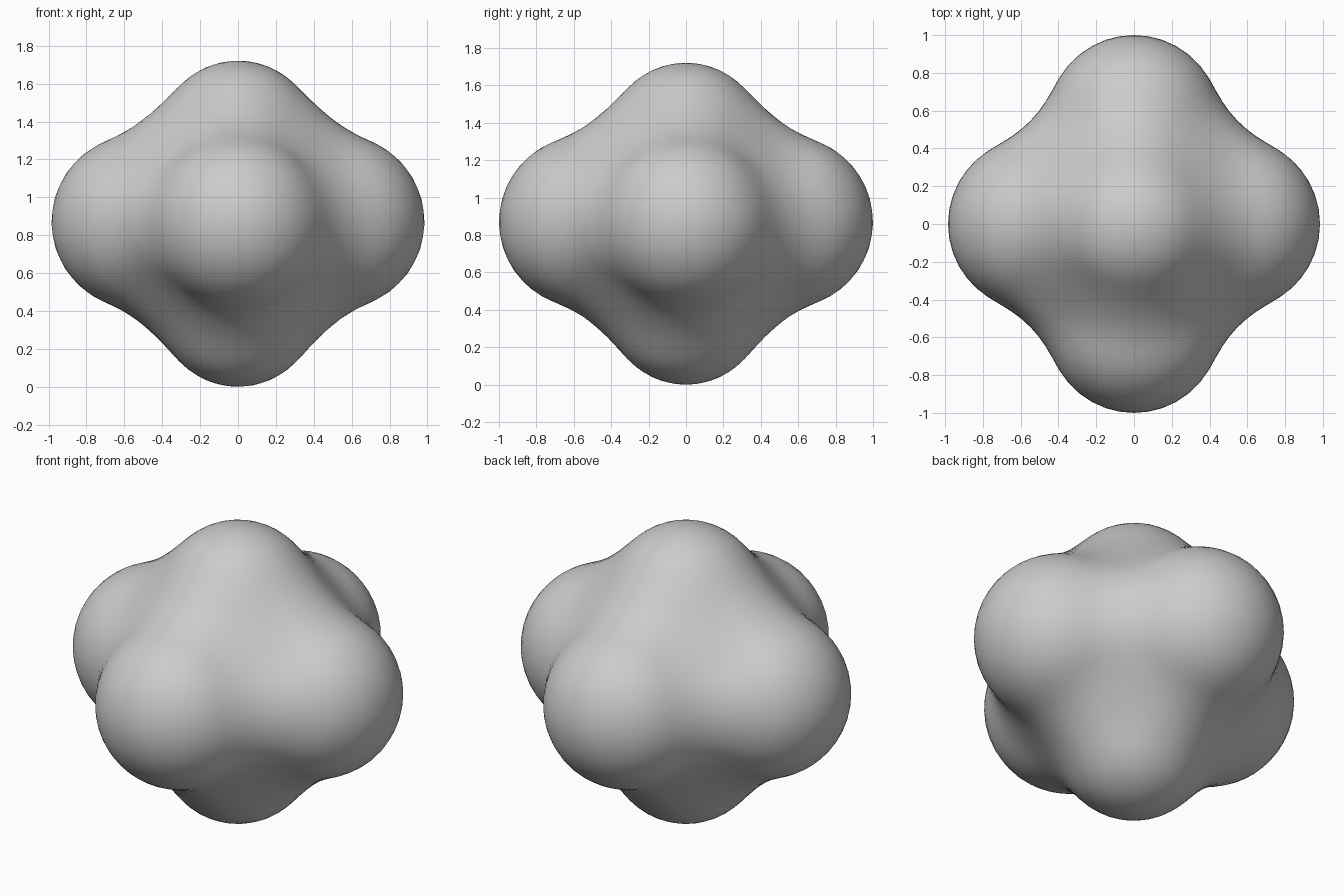
import bpy, bmesh
from mathutils import Vector

if "Cube" in bpy.data.objects:
    bpy.data.objects.remove(bpy.data.objects["Cube"])

# Lobes of the blended blob: (centre, influence radius)
MID = Vector((0, 0, 0.86))
LOBES = []
for s in (-1, 1):
    LOBES += [(Vector((s * 0.525, 0, 0.01)), 0.80),
              (Vector((0, s * 0.54, 0.01)), 0.80),
              (Vector((0, 0, s * 0.435)), 0.74)]
LOBES.append((Vector((0, 0, 0)), 0.80))


def field(p):
    """Soft blending field of all lobes"""
    total = 0
    for c, r in LOBES:
        t = (p - c).length_squared / (r * r)
        if t < 1:
            total += 2 * (1 - t) ** 3
    return total


def surface_distance(d):
    """Distance from the middle to the blended surface along d"""
    lo, hi = 0.4, 1.2
    for _ in range(24):
        m = (lo + hi) / 2
        if field(d * m) > 0.6:
            lo = m
        else:
            hi = m
    return lo


# Six-lobed blob, shaped from a sphere
bm = bmesh.new()
bmesh.ops.create_icosphere(bm, subdivisions=5, radius=1)
for v in bm.verts:
    d = v.co.normalized()
    v.co = MID + d * surface_distance(d)
zmin = min(v.co.z for v in bm.verts)
for v in bm.verts:
    v.co.z -= zmin
for f in bm.faces:
    f.smooth = True
mesh = bpy.data.meshes.new("lobed_blob")
bm.to_mesh(mesh)
bm.free()
blob = bpy.data.objects.new("lobed_blob", mesh)
bpy.context.collection.objects.link(blob)
